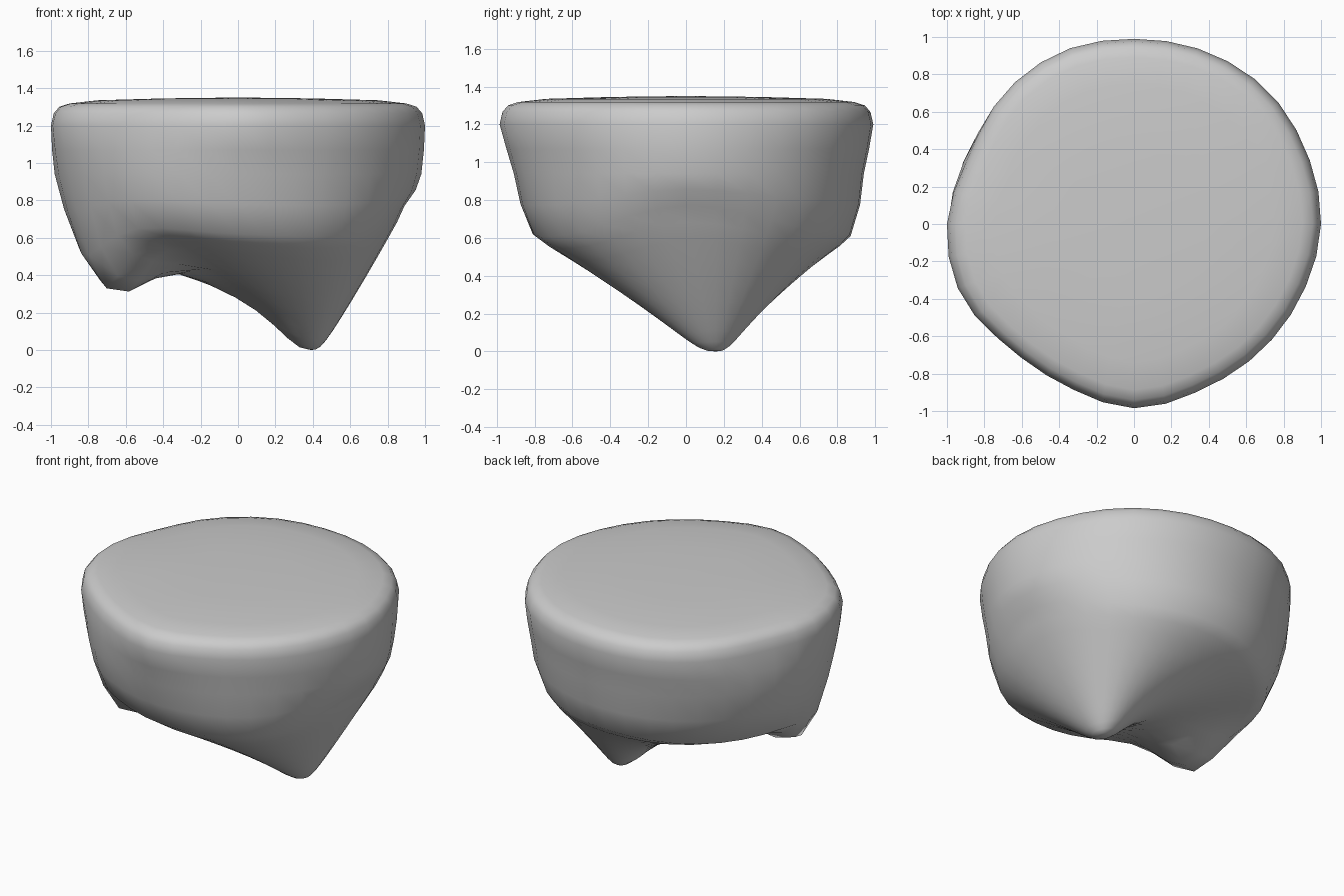
import bpy, bmesh, math
from mathutils import Vector

if "Cube" in bpy.data.objects:
    bpy.data.objects.remove(bpy.data.objects["Cube"])

SIDES = 36
APEX = Vector((0.39, 0.16, 0.0))
BUMP = Vector((-0.66, -0.25))

# Radii counter-clockwise from +x: top outline, waist, and lower rim with its height
OUTLINE = [1, 1, 1.01, 1, .99, 1, .985, .955, 1, 1, .94, .94, .985, .957, .96, .975]
WAIST = [.98, .97, .94, .95, .98, .93, .91, .92]
RIM = [.89, .9, .87, .83, .85, .84, .81, .85]
RIM_Z = [.77, .65, .61, .56, .58, .66, .62, .62]


def around(values, a):
    """Smooth periodic interpolation of values at angle a."""
    n = len(values)
    t = a / math.tau * n
    i = math.floor(t)
    f = t - i
    p, q, r, s = (values[(i + k) % n] for k in (-1, 0, 1, 2))
    return q + f / 2 * (r - p + f * (2*p - 5*q + 4*r - s + f * (3*(q - r) + s - p)))


def lowered(p, amount):
    """Pull the small secondary lobe down out of the underside."""
    d = (p.xy - BUMP).length / 0.26
    return Vector((p.x, p.y, p.z - amount * math.exp(-d * d)))


def column(a):
    """Points from the edge of the top down to near the lower tip."""
    d = Vector((math.cos(a), math.sin(a), 0))
    up = Vector((0, 0, 1))
    out, mid = around(OUTLINE, a), around(WAIST, a)
    pts = [d * out * k + up * z for k, z in
           ((.4, 1.345), (.75, 1.335), (.9, 1.318), (.955, 1.3), (.985, 1.265), (1, 1.2))]
    pts.append(d * (out * .45 + mid * .55 + .005) + up * 1.07)
    pts.append(d * mid + up * .94)
    rim = d * around(RIM, a) + up * around(RIM_Z, a)
    pts.append(lowered((pts[-1] + rim) / 2 + d * .015, .05))
    pts.append(lowered(rim, .15))
    # Underside runs from the rim to a blunt tip, flatter toward the small lobe
    power = .83 + .34 * math.cos(a) - .04 * math.sin(a)
    for s in (.92, .82, .7, .57, .44, .33, .24, .16, .1, .05):
        p = APEX.lerp(rim, s)
        p.z = rim.z * s ** power * s * s / (s * s + .02)
        pts.append(lowered(p, .255))
    return pts


# Rock body
bm = bmesh.new()
cols = [[bm.verts.new(p) for p in column(math.tau * i / SIDES)] for i in range(SIDES)]
top = bm.verts.new((0, 0, 1.35))
tip = bm.verts.new(APEX)
for i in range(SIDES):
    c, n = cols[i], cols[(i + 1) % SIDES]
    bm.faces.new((top, c[0], n[0]))
    bm.faces.new((tip, n[-1], c[-1]))
    for j in range(len(c) - 1):
        bm.faces.new((c[j], c[j + 1], n[j + 1], n[j]))
bmesh.ops.recalc_face_normals(bm, faces=bm.faces)
for f in bm.faces:
    f.smooth = True
mesh = bpy.data.meshes.new("rock_body")
bm.to_mesh(mesh)
bm.free()
rock = bpy.data.objects.new("rock_body", mesh)
bpy.context.collection.objects.link(rock)

# Stone colour
stone = bpy.data.materials.new("stone_grey")
stone.use_nodes = True
color = (0.6, 0.6, 0.6, 1)
stone.diffuse_color = color
stone.node_tree.nodes["Principled BSDF"].inputs["Base Color"].default_value = color
mesh.materials.append(stone)
